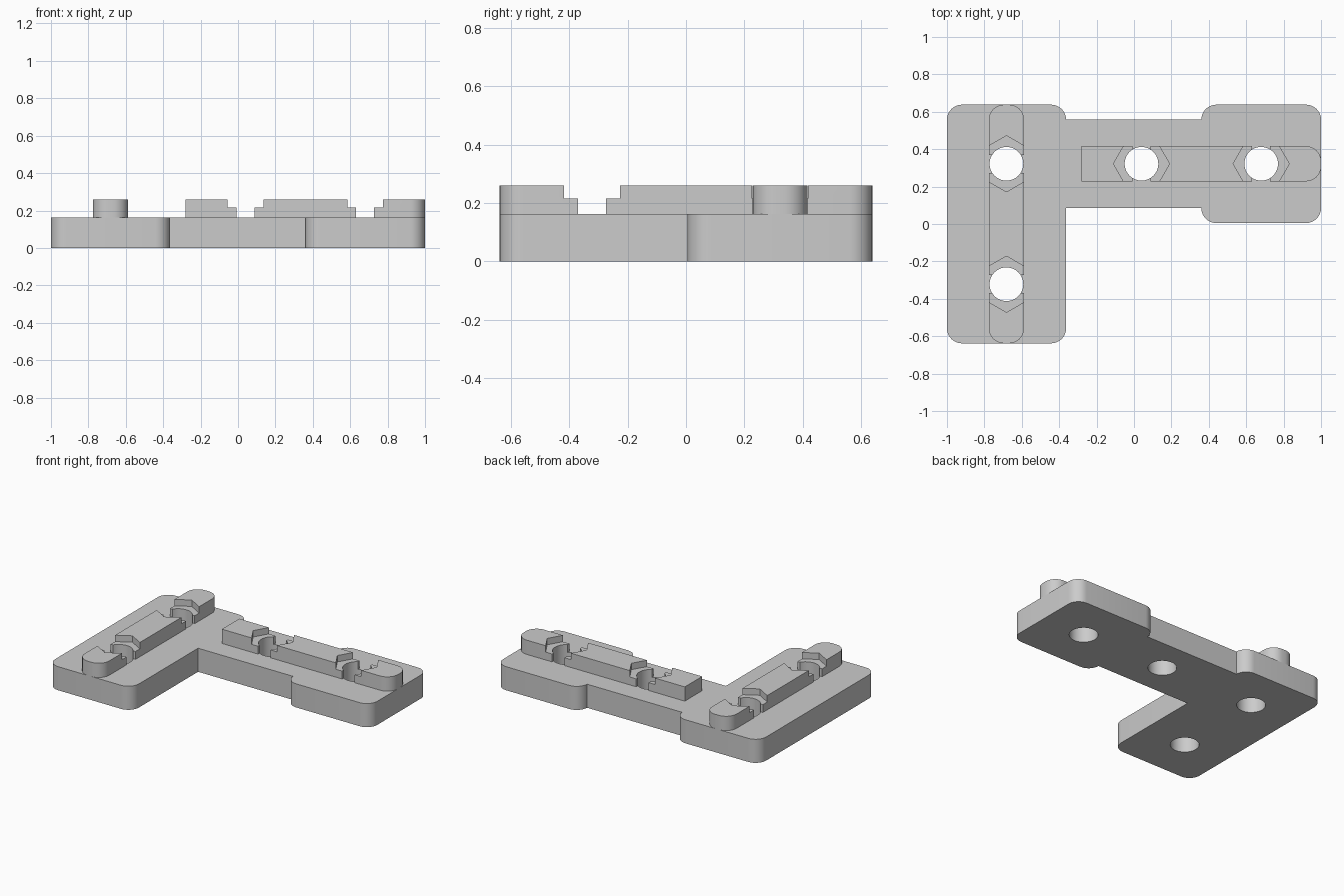
import bpy
import bmesh
import math
from mathutils import Vector

if "Cube" in bpy.data.objects:
    bpy.data.objects.remove(bpy.data.objects["Cube"], do_unlink=True)

BASE_TOP, STEP, RIB_TOP = 0.162, 0.216, 0.26
ROUND = 0.08

grey = bpy.data.materials.new("light_grey")
grey.use_nodes = True
grey.diffuse_color = (0.6, 0.6, 0.6, 1)
grey.node_tree.nodes["Principled BSDF"].inputs["Base Color"].default_value = (0.6, 0.6, 0.6, 1)


def outline(corners, steps=8):
    """Counter-clockwise outline; each corner is x, y, rounding radius."""
    pts = []
    for i, (x, y, r) in enumerate(corners):
        p = Vector((x, y))
        if r == 0:
            pts.append(p)
            continue
        before = (Vector(corners[i - 1][:2]) - p).normalized() * r
        after = (Vector(corners[(i + 1) % len(corners)][:2]) - p).normalized() * r
        for k in range(steps + 1):
            a = math.pi / 2 * k / steps
            pts.append(p + before * (1 - math.sin(a)) + after * (1 - math.cos(a)))
    return pts


def circle(x, y, r, sides, turn=0):
    return [Vector((x + r * math.cos(turn + math.tau * k / sides),
                    y + r * math.sin(turn + math.tau * k / sides))) for k in range(sides)]


def prism(name, pts, z0, z1):
    bm = bmesh.new()
    face = bm.faces.new([bm.verts.new((p.x, p.y, z0)) for p in pts])
    top = bmesh.ops.extrude_face_region(bm, geom=[face])["geom"]
    bmesh.ops.translate(bm, vec=(0, 0, z1 - z0),
                        verts=[v for v in top if isinstance(v, bmesh.types.BMVert)])
    bmesh.ops.recalc_face_normals(bm, faces=bm.faces)
    mesh = bpy.data.meshes.new(name)
    bm.to_mesh(mesh)
    bm.free()
    mesh.materials.append(grey)
    obj = bpy.data.objects.new(name, mesh)
    bpy.context.collection.objects.link(obj)
    return obj


def select(obj):
    bpy.ops.object.select_all(action="DESELECT")
    obj.select_set(True)
    bpy.context.view_layer.objects.active = obj


def cut(obj, pts, z0, z1):
    cutter = prism("cutter", pts, z0, z1)
    cutter.hide_render = True
    mod = obj.modifiers.new("cut", "BOOLEAN")
    mod.operation, mod.solver, mod.object = "DIFFERENCE", "EXACT", cutter
    select(obj)
    bpy.ops.object.modifier_apply(modifier=mod.name)
    bpy.data.objects.remove(cutter, do_unlink=True)


def smooth(obj):
    select(obj)
    bpy.ops.object.shade_smooth_by_angle(angle=math.radians(30))


# L-shaped base: long plate, narrower arm, square end plate
R = ROUND
base = prism("base_plate", outline([
    (-1, -0.638, R), (-0.363, -0.638, R), (-0.363, 0.085, 0), (0.36, 0.085, 0),
    (0.36, 0.005, R), (1, 0.005, R), (1, 0.638, R), (0.36, 0.638, R),
    (0.36, 0.56, 0), (-0.363, 0.56, 0), (-0.363, 0.638, R), (-1, 0.638, R)]), 0, BASE_TOP)

# Raised locating ribs
HALF = 0.094
CX, CY = -0.682, 0.322
long_rib = prism("plate_rib", outline([
    (CX - HALF, -0.638, R), (CX + HALF, -0.638, R),
    (CX + HALF, 0.638, R), (CX - HALF, 0.638, R)]), BASE_TOP, RIB_TOP)
arm_rib = prism("arm_rib", outline([
    (-0.282, CY - HALF, 0), (1, CY - HALF, R),
    (1, CY + HALF, R), (-0.282, CY + HALF, 0)]), BASE_TOP, RIB_TOP)

# Bolt holes, each with a hexagonal recess and a cross slot through its rib
for rib, x, y, along_y in [(long_rib, CX, CY, True), (long_rib, CX, -CY, True),
                           (arm_rib, 0.04, CY, False), (arm_rib, 0.68, CY, False)]:
    cut(base, circle(x, y, 0.09, 48), -0.1, 0.4)
    cut(rib, circle(x, y, 0.09, 48), -0.1, 0.4)
    cut(rib, circle(x, y, 0.15, 6, math.pi / 2 if along_y else 0), STEP, 0.4)
    w, h = (0.2, 0.048) if along_y else (0.048, 0.2)
    cut(rib, outline([(x - w, y - h, 0), (x + w, y - h, 0),
                      (x + w, y + h, 0), (x - w, y + h, 0)]), 0.1, 0.4)

for part in (base, long_rib, arm_rib):
    smooth(part)
